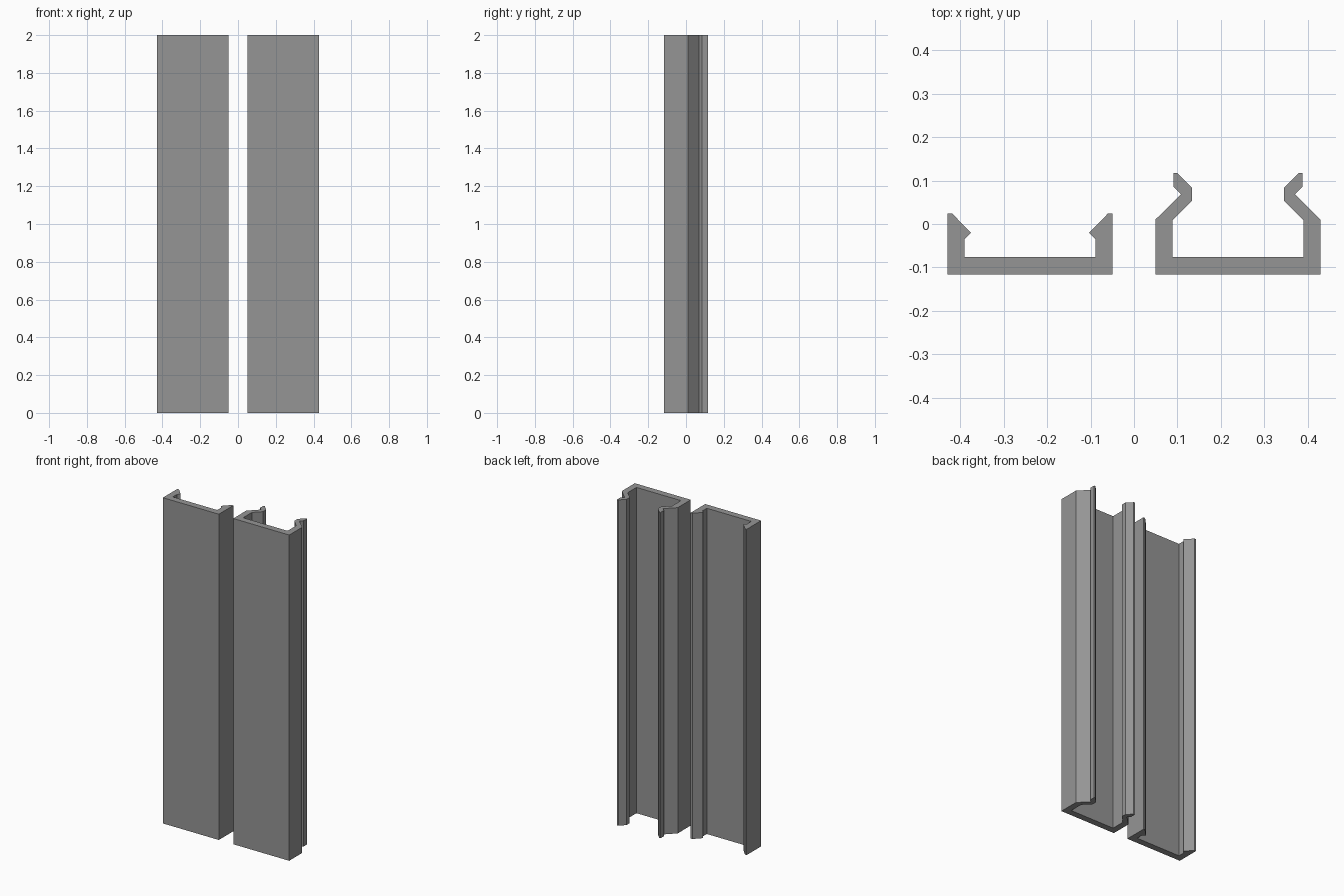
import bpy, bmesh

if "Cube" in bpy.data.objects:
    bpy.data.objects.remove(bpy.data.objects["Cube"])

LENGTH = 2.0

grey = bpy.data.materials.new("mid grey")
grey.diffuse_color = (0.3, 0.3, 0.3, 1)
grey.use_nodes = True
grey.node_tree.nodes["Principled BSDF"].inputs["Base Color"].default_value = grey.diffuse_color


def extruded_channel(name, centre_x, half_profile):
    """Mirror a half cross-section about its centre and extrude it upwards."""
    outline = half_profile + [(-x, y) for x, y in reversed(half_profile)]
    bm = bmesh.new()
    face = bm.faces.new([bm.verts.new((x, y, 0)) for x, y in outline])
    top = bmesh.ops.extrude_face_region(bm, geom=[face])["geom"]
    bmesh.ops.translate(bm, vec=(0, 0, LENGTH),
                        verts=[v for v in top if isinstance(v, bmesh.types.BMVert)])
    bmesh.ops.recalc_face_normals(bm, faces=bm.faces)
    mesh = bpy.data.meshes.new(name)
    bm.to_mesh(mesh)
    bm.free()
    mesh.materials.append(grey)
    obj = bpy.data.objects.new(name, mesh)
    obj.location.x = centre_x
    bpy.context.collection.objects.link(obj)


# Shallow channel with barbed lips
extruded_channel("barbed_channel", -0.239, [
    (0.19, -0.116), (0.19, 0.024), (0.179, 0.024), (0.136, -0.02),
    (0.151, -0.036), (0.151, -0.076)])

# Deep channel with zigzag spring lips
extruded_channel("spring_clip_channel", 0.239, [
    (0.19, -0.116), (0.19, 0.01), (0.131, 0.068), (0.148, 0.085),
    (0.148, 0.117), (0.139, 0.117), (0.106, 0.084), (0.106, 0.053),
    (0.151, 0.008), (0.151, -0.076)])
